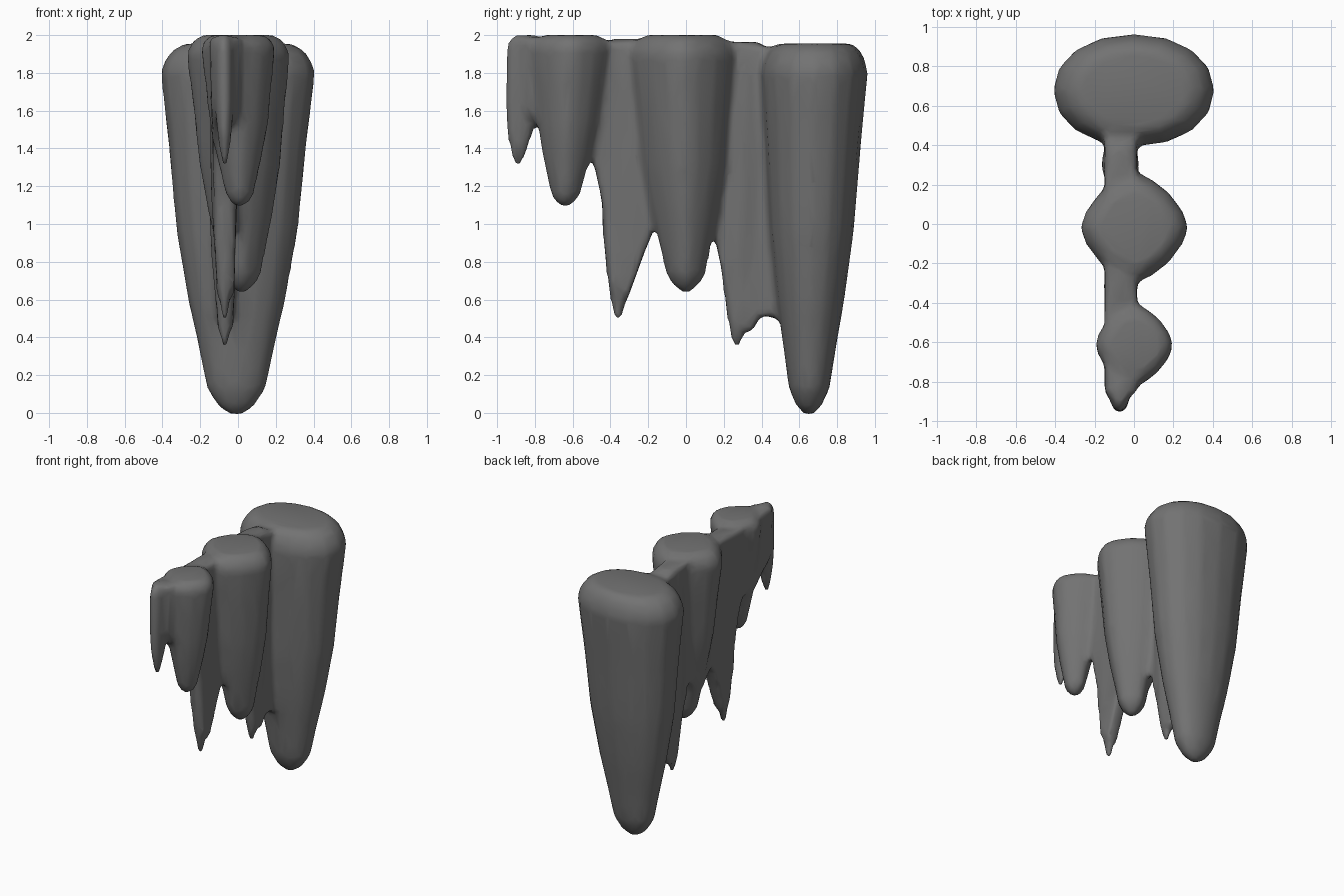
import bpy, bmesh
from math import sin, cos, tau, copysign

cube = bpy.data.objects.get("Cube")
if cube:
    bpy.data.objects.remove(cube, do_unlink=True)

stone = bpy.data.materials.new("dark grey stone")
stone.use_nodes = True
GREY = (0.17, 0.17, 0.17, 1)
stone.diffuse_color = GREY
stone.node_tree.nodes["Principled BSDF"].inputs["Base Color"].default_value = GREY

# Shared taper: (fraction of length from the top, fraction of full radius)
BLUNT = [(0, .7), (.02, .86), (.05, .96), (.08, 1), (.28, .89), (.5, .79),
         (.69, .63), (.8, .51), (.93, .38), (.975, .24), (1, .08)]
POINTED = [(0, .6), (.04, .9), (.1, 1), (.5, .92), (.7, .76), (.8, .62),
           (.9, .43), (.96, .3), (1, .14)]
SIDES = 16


def bend(value, power):
    return copysign(abs(value) ** power, value)


def icicle(bm, profile, top, radii, tip, power):
    """Loft a hanging column; power 1 is oval in plan, above 1 nears a diamond."""
    rings = []
    for t, s in profile:
        cx, cy, cz = (a + (b - a) * t for a, b in zip(top, tip))
        rings.append([bm.verts.new((cx + radii[0] * s * bend(cos(tau * i / SIDES), power),
                                    cy + radii[1] * s * bend(sin(tau * i / SIDES), power), cz))
                      for i in range(SIDES)])
    for upper, lower in zip(rings, rings[1:]):
        for i in range(SIDES):
            j = (i + 1) % SIDES
            bm.faces.new((upper[i], lower[i], lower[j], upper[j]))
    bm.faces.new(rings[0])
    bm.faces.new(rings[-1][::-1])


def web(bm, outline, centre):
    """Thin sheet joining the columns, from a side outline, thinner lower down."""
    left, right = ([bm.verts.new((centre + side * (.03 + .027 * z), y, z))
                    for y, z in outline] for side in (-1, 1))
    bm.faces.new(left[::-1])
    bm.faces.new(right)
    for i in range(len(outline)):
        j = (i + 1) % len(outline)
        bm.faces.new((left[i], left[j], right[j], right[i]))


bm = bmesh.new()
# Three thick columns, back to front
icicle(bm, BLUNT, (0, .68, 1.955), (.41, .285), (-.01, .65, -.01), .95)
icicle(bm, BLUNT, (0, -.02, 2), (.275, .28), (.02, 0, .64), 1.3)
icicle(bm, BLUNT, (0, -.61, 2), (.2, .21), (.01, -.64, 1.09), 1.3)
# Three thin spikes between and in front of them
icicle(bm, POINTED, (-.07, .31, 1.965), (.095, .14), (-.07, .27, .35), 1.1)
icicle(bm, POINTED, (-.075, -.31, 1.98), (.08, .13), (-.07, -.36, .49), 1.1)
icicle(bm, POINTED, (-.075, -.85, 2), (.055, .1), (-.07, -.89, 1.3), 1.1)
# Joining sheet
web(bm, [(-.86, 1.99), (-.85, 1.62), (-.8, 1.54), (-.7, 1.45), (-.59, 1.43),
         (-.53, 1.42), (-.49, 1.33), (-.44, 1.1), (-.4, .68), (-.31, .6),
         (-.22, .85), (-.15, 1.02), (-.05, .9), (.05, .9), (.13, 1.02),
         (.18, .8), (.25, .46), (.35, .43), (.4, .52), (.48, .5), (.6, .4),
         (.66, 1.9), (.3, 1.96), (0, 1.98), (-.4, 1.97)], -.067)
bmesh.ops.recalc_face_normals(bm, faces=bm.faces)

mesh = bpy.data.meshes.new("hanging_icicles")
bm.to_mesh(mesh)
bm.free()
mesh.materials.append(stone)
obj = bpy.data.objects.new("hanging_icicles", mesh)
bpy.context.collection.objects.link(obj)

# Fuse into one skin, soften the joins, then thin out the faces
fuse = obj.modifiers.new("fuse", "REMESH")
fuse.mode = "VOXEL"
fuse.voxel_size = 0.02
fuse.use_smooth_shade = True
soften = obj.modifiers.new("soften", "SMOOTH")
soften.factor = 0.5
soften.iterations = 8
thin = obj.modifiers.new("thin_out", "DECIMATE")
thin.ratio = 0.1
